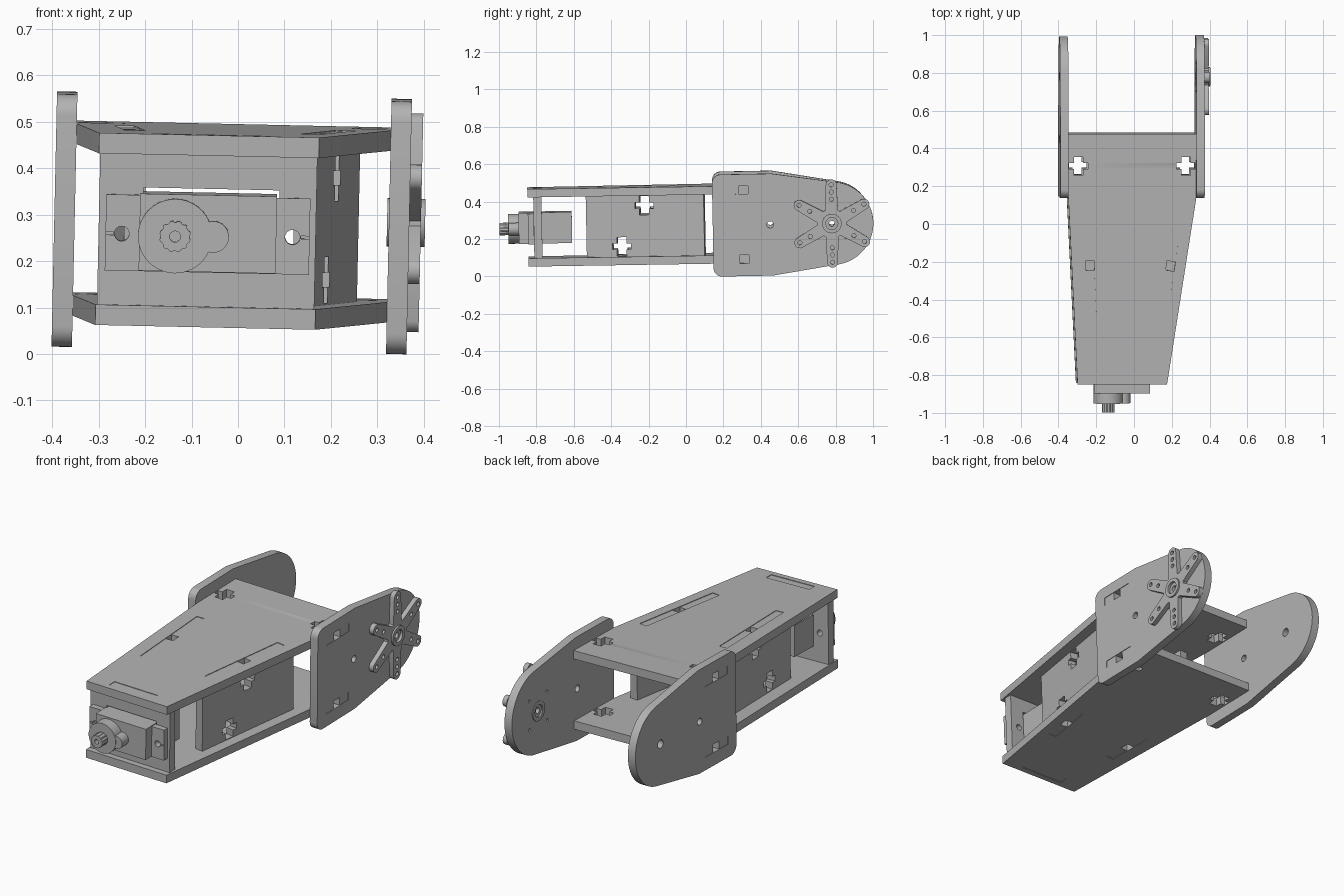
import bpy, math
from mathutils import Matrix, Vector

cube = bpy.data.objects.get("Cube")
if cube:
    bpy.data.objects.remove(cube, do_unlink=True)

grey = bpy.data.materials.new("plain grey")
grey.use_nodes = True
grey.diffuse_color = (0.45, 0.45, 0.45, 1)
grey.node_tree.nodes["Principled BSDF"].inputs["Base Color"].default_value = grey.diffuse_color

# The whole assembly leans slightly
PIVOT = Vector((0, 0, 0.28))
LEAN = (Matrix.Translation(PIVOT) @ Matrix.Rotation(math.radians(1.25), 4, 'Y')
        @ Matrix.Rotation(math.radians(1.1), 4, 'X') @ Matrix.Translation(-PIVOT))

T = 0.044                      # sheet thickness
Z_LOW, Z_HIGH = 0.094, 0.464   # mid heights of the two decks
Z_MID = 0.276
GAP_LOW, GAP_HIGH = Z_LOW + T / 2, Z_HIGH - T / 2


def frame(u, v, origin=(0, 0, 0)):
    """Matrix mapping flat (u, v, thickness) into space."""
    u, v = Vector(u), Vector(v)
    m = Matrix((u, v, u.cross(v))).transposed().to_4x4()
    m.translation = Vector(origin)
    return m


def circle(cx, cy, r, n=32):
    return arc(cx, cy, r, 0, 360 - 360 / n, n)


def arc(cx, cy, r, a0, a1, n=8):
    angles = [math.radians(a0 + (a1 - a0) * i / (n - 1)) for i in range(n)]
    return [(cx + r * math.cos(a), cy + r * math.sin(a)) for a in angles]


def rect(x0, x1, y0, y1):
    return [(x0, y0), (x1, y0), (x1, y1), (x0, y1)]


def plus(cx, cy, a, b, r=0.05):
    """Cross-shaped nut slot with arm half-widths a (along u) and b (along v)."""
    quarter = [(r, b), (a, b), (a, r)]
    pts = quarter + [(-x, y) for x, y in reversed(quarter)]
    pts += [(-x, -y) for x, y in quarter] + [(x, -y) for x, y in reversed(quarter)]
    return [(cx + x, cy + y) for x, y in pts]


def sheet(name, loops, place, thick=T):
    """Flat sheet: first loop is the outline, the others are holes."""
    cu = bpy.data.curves.new(name, 'CURVE')
    cu.dimensions, cu.fill_mode, cu.extrude = '2D', 'BOTH', thick / 2
    for loop in loops:
        sp = cu.splines.new('POLY')
        sp.points.add(len(loop) - 1)
        for p, (x, y) in zip(sp.points, loop):
            p.co = (x, y, 0, 1)
        sp.use_cyclic_u = True
    tmp = bpy.data.objects.new(name + "_profile", cu)
    bpy.context.collection.objects.link(tmp)
    dg = bpy.context.evaluated_depsgraph_get()
    me = bpy.data.meshes.new_from_object(tmp.evaluated_get(dg))
    bpy.data.objects.remove(tmp, do_unlink=True)
    bpy.data.curves.remove(cu)
    me.transform(LEAN @ place)
    me.name = name
    me.materials.clear()
    me.materials.append(grey)
    ob = bpy.data.objects.new(name, me)
    bpy.context.collection.objects.link(ob)
    bpy.ops.object.select_all(action='DESELECT')
    ob.select_set(True)
    bpy.context.view_layer.objects.active = ob
    bpy.ops.object.shade_smooth_by_angle(angle=math.radians(30))
    return ob


def flat(z):
    return frame((1, 0, 0), (0, 1, 0), (0, 0, z))


def sideways(x):
    return frame((0, 1, 0), (0, 0, 1), (x, 0, 0))


def facing(y):
    return frame((1, 0, 0), (0, 0, 1), (0, y, 0))


# Side panels: start, end, and the tab spans (centre, half length) along them
panels = {"right": (Vector((0.142, -0.53, 0)), Vector((0.238, 0.10, 0))),
          "left": (Vector((-0.223, -0.53, 0)), Vector((-0.252, 0.10, 0)))}
TABS = {"top": (0.315, 0.255, Z_HIGH), "bottom": (0.19, 0.13, Z_LOW)}
RECESS = 0.003
deck_holes = {"top": [], "bottom": []}

for side, (p0, p1) in panels.items():
    d = (p1 - p0).normalized()
    length = (p1 - p0).length
    place = frame(d, (0, 0, 1), p0)
    normal = Vector((-d.y, d.x, 0))
    nuts = [plus(TABS["top"][0], GAP_HIGH - 0.054, 0.026, 0.016),
            plus(TABS["bottom"][0], GAP_LOW + 0.054, 0.026, 0.016)]
    sheet(side + "_side_panel", [rect(0, length, GAP_LOW, GAP_HIGH)] + nuts, place)
    for deck, (mid, half, z) in TABS.items():
        corners = [p0 + d * (mid + s * half) + normal * (t * T / 2)
                   for s, t in ((-1, -1), (1, -1), (1, 1), (-1, 1))]
        deck_holes[deck].append([(c.x, c.y) for c in corners])
        lo, hi = z - T / 2, z + T / 2
        if deck == "top":
            hi -= RECESS
        else:
            lo += RECESS
        for end, s in (("front", -1), ("rear", 1)):
            a, b = sorted((mid + s * 0.025, mid + s * half))
            sheet(f"{side}_panel_{deck}_{end}_tab", [rect(a, b, lo, hi)], place)

# Top and bottom decks with tabs reaching into the end plates
NUT_Y = 0.31
X_L, X_R = -0.352, 0.325
deck_outline = [(-0.303, -0.845), (0.171, -0.845), (X_R, 0.14), (X_R, 0.48),
                (X_L, 0.48), (X_L, 0.14)]
front_slot = rect(-0.19, 0.065, -0.814, -0.77)
for deck, z in (("top", Z_HIGH), ("bottom", Z_LOW)):
    holes = deck_holes[deck] + [front_slot]
    holes += [plus(x, NUT_Y, 0.024, 0.016) for x in (X_L + 0.054, X_R - 0.054)]
    sheet(deck + "_deck", [deck_outline] + holes, flat(z))
    shift = -RECESS if deck == "top" else RECESS
    sheet(f"front_plate_{deck}_tab", [front_slot], flat(z + shift))
    for side, x0, x1 in (("left", X_L - T + RECESS, X_L), ("right", X_R, X_R + T - RECESS)):
        for end, s in (("front", -1), ("rear", 1)):
            a, b = sorted((NUT_Y + s * 0.025, NUT_Y + s * 0.095))
            sheet(f"{side}_{deck}_deck_{end}_tab", [rect(x0, x1, a, b)], flat(z))

# End plates: rounded corners at the front, big round nose at the rear
HUB_Y = 0.78


def end_plate_outline(r):
    h, c, y0 = 0.2725, 0.045, 0.143
    pts = arc(y0 + c, Z_MID + h - c, c, 90, 180) + arc(y0 + c, Z_MID - h + c, c, 180, 270)
    pts += [(0.46, Z_MID - h)] + arc(HUB_Y, Z_MID, r, -79, 79, 32) + [(0.46, Z_MID + h)]
    return pts


slots = [rect(NUT_Y - 0.095, NUT_Y + 0.095, z - T / 2, z + T / 2) for z in (Z_LOW, Z_HIGH)]
pilot = circle(0.45, Z_MID, 0.018)
screws = [circle(HUB_Y + sx * 0.075, Z_MID + sy * 0.075, 0.008, 12)
          for sx in (-1, 1) for sy in (-1, 1)]
sheet("left_end_plate", [end_plate_outline(0.212), pilot, circle(HUB_Y, Z_MID, 0.022)] + slots,
      sideways(X_L - T / 2))
sheet("right_end_plate", [end_plate_outline(0.222), pilot, circle(HUB_Y, Z_MID, 0.052)]
      + screws + slots, sideways(X_R + T / 2))

# Six-armed horn on the right end plate
star, star_holes = [], []
for k in range(6):
    a = 30 + 60 * k
    ca, sa = math.cos(math.radians(a)), math.sin(math.radians(a))
    upright = k in (1, 4)
    reach = 0.207 if upright else 0.2
    star += arc(HUB_Y + reach * ca, Z_MID + reach * sa, 0.029, a - 80, a + 80, 10)
    star += arc(HUB_Y, Z_MID, 0.078, a + 26, a + 34, 3)
    for r in ((0.207, 0.168, 0.13) if upright else (0.2, 0.135)):
        star_holes.append(circle(HUB_Y + r * ca, Z_MID + r * sa, 0.011, 16))
X_OUT = X_R + T
sheet("horn", [star, circle(HUB_Y, Z_MID, 0.05)] + star_holes, sideways(X_OUT + 0.0125), 0.025)
sheet("horn_collar", [circle(HUB_Y, Z_MID, 0.052), circle(HUB_Y, Z_MID, 0.032)],
      sideways(X_OUT - 0.007), 0.082)
sheet("horn_core", [circle(HUB_Y, Z_MID, 0.033), circle(HUB_Y, Z_MID, 0.015)],
      sideways(X_OUT - 0.01), 0.06)

# Front plate with the motor opening
SCREW_X = (-0.25, 0.118)
sheet("front_plate", [rect(-0.300, 0.168, GAP_LOW, GAP_HIGH), rect(-0.205, 0.088, 0.19, 0.37)]
      + [circle(x, 0.27, 0.016) for x in SCREW_X], facing(-0.792))

# Motor: body, mounting flange, gear boss and output shaft
sheet("motor_body", [rect(-0.212, 0.083, 0.192, 0.358)], facing(-0.7525), 0.285)
slits = [rect(-0.284, -0.268, 0.267, 0.273), rect(0.136, 0.154, 0.267, 0.273)]
sheet("motor_flange", [rect(-0.285, 0.155, 0.19, 0.354)]
      + [circle(x, 0.27, 0.016) for x in SCREW_X] + slits, facing(-0.83), 0.03)
SHAFT = (-0.135, 0.269)
sheet("motor_boss", [circle(*SHAFT, 0.08, 48)], facing(-0.922), 0.058)
sheet("motor_idler_boss", [circle(-0.053, 0.269, 0.034)], facing(-0.921), 0.056)
teeth = [p for k in range(24) for p in
         arc(*SHAFT, 0.034 if k % 2 else 0.031, k * 15 - 4, k * 15 + 4, 2)]
sheet("motor_shaft", [teeth, circle(*SHAFT, 0.012, 16)], facing(-0.97), 0.055)
